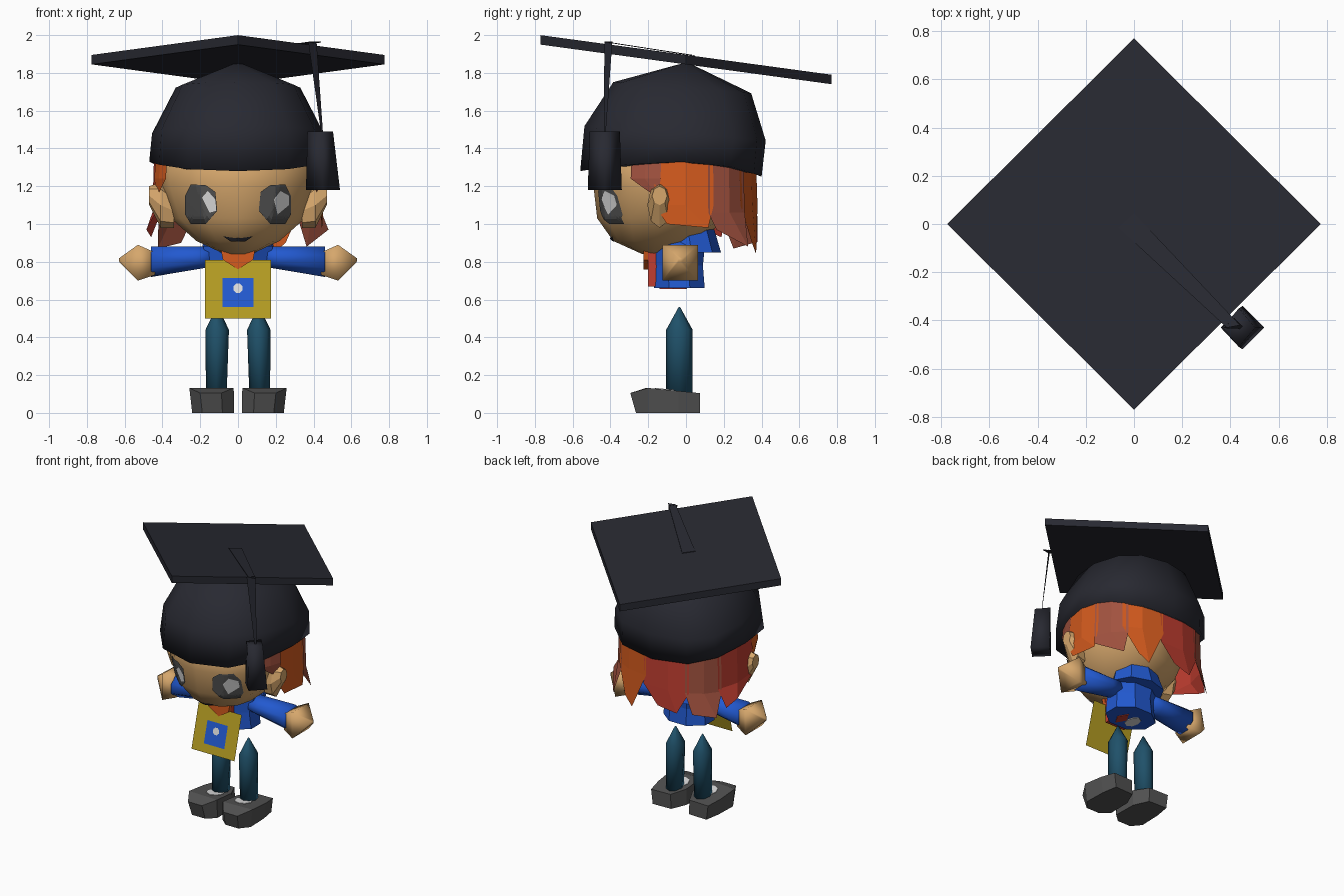
import bpy, bmesh, math
from mathutils import Vector
from mathutils.bvhtree import BVHTree

if "Cube" in bpy.data.objects:
    bpy.data.objects.remove(bpy.data.objects["Cube"])

COLOURS = {
    "charcoal": (.021, .022, .031), "skin": (.67, .385, .15), "blue": (.016, .1, .63),
    "mustard": (.46, .335, .016), "teal": (.014, .082, .142), "grey": (.085, .085, .085),
    "orange": (.66, .105, .013), "red": (.53, .048, .03), "auburn": (.36, .085, .05),
    "white": (.72, .72, .72)}
MATS = {}
for key, col in COLOURS.items():
    MATS[key] = bpy.data.materials.new(key)
    MATS[key].diffuse_color = (*col, 1)


def build(name, verts, faces, mat, smooth=False, solid=True):
    bm = bmesh.new()
    vs = [bm.verts.new(v) for v in verts]
    for f in faces:
        bm.faces.new([vs[i] for i in f])
    if solid:
        bmesh.ops.recalc_face_normals(bm, faces=bm.faces)
    for f in bm.faces:
        f.smooth = smooth
    me = bpy.data.meshes.new(name)
    bm.to_mesh(me)
    bm.free()
    me.materials.append(MATS[mat])
    ob = bpy.data.objects.new(name, me)
    bpy.context.collection.objects.link(ob)
    return ob


def power(v, p):
    return math.copysign(abs(v) ** p, v) if abs(v) > 1e-6 else 0


def loft(name, rings, n, mat, rot=0.0, smooth=False, place=None, p=1.0):
    """Closed skin over rings of (cx, cy, z, rx, ry); p < 1 squares the rings."""
    verts, faces = [], []
    for cx, cy, z, rx, ry in rings:
        for i in range(n):
            a = 2 * math.pi * i / n + math.radians(rot)
            verts.append(Vector((cx + rx * power(math.cos(a), p),
                                 cy + ry * power(math.sin(a), p), z)))
    for r in range(len(rings) - 1):
        for i in range(n):
            j = (i + 1) % n
            faces.append((r * n + i, r * n + j, (r + 1) * n + j, (r + 1) * n + i))
    faces.append(tuple(range(n))[::-1])
    faces.append(tuple(range((len(rings) - 1) * n, len(rings) * n)))
    if place:
        verts = [place(v) for v in verts]
    return build(name, verts, faces, mat, smooth)


def prism(name, outline, y0, y1, mat):
    """Outline in x, z pushed from y0 to y1."""
    n = len(outline)
    verts = [(x, y, z) for y in (y0, y1) for x, z in outline]
    faces = [tuple(range(n)), tuple(range(n, 2 * n))]
    faces += [(i, (i + 1) % n, n + (i + 1) % n, n + i) for i in range(n)]
    return build(name, verts, faces, mat)


def rect(x, z0, z1):
    return [(-x, z0), (x, z0), (x, z1), (-x, z1)]


# Mortarboard: tilted square plate
def board_z(y):
    return 1.895 - .136 * y


loft("cap_board", [(0, 0, -.05, .775, .77), (0, 0, 0, .775, .77)], 4, "charcoal",
     place=lambda v: Vector((v.x, v.y, v.z + board_z(v.y))))


# Cap dome: widest behind the middle, brim dips, upper rings lean back
def brim(v):
    c = (v.y + .08) / .48
    if v.z < 1.35:
        v.z = 1.33 - (.08 if c > 0 else .05) * c * c
    elif v.z < 1.8:
        v.z -= .08 * v.y
    if v.z < 1.6:
        v.y += .06 * max(0, 1 - c * c)
    return v


loft("cap_dome", [(0, -.08, 1.3, .47, .48), (0, -.06, 1.475, .455, .482),
                  (0, -.02, 1.72, .33, .365), (0, 0, 1.85, .02, .02)],
     12, "charcoal", smooth=True, place=brim, p=.82)

# Tassel: flat cord across the board, hanging strand, block end
cord = [(-.065, -.015, 0), (0, .045, 0), (.44, -.42, .008), (.385, -.43, .008)]
verts = [(x, y, board_z(y) + h + d) for h in (.001, .005) for x, y, d in cord]
sides = [(i, (i + 1) % 4, 4 + (i + 1) % 4, 4 + i) for i in range(4)]
build("tassel_cord", verts, [(0, 1, 2, 3), (4, 5, 6, 7)] + sides, "charcoal")
build("tassel_strand", [(.372, -.432, 1.965), (.416, -.39, 1.965),
                        (.45, -.425, 1.48), (.44, -.435, 1.48)],
      [(0, 3, 2, 1)], "charcoal", solid=False)
loft("tassel_end", [(.45, -.43, 1.18, .09, .09), (.435, -.43, 1.49, .068, .08)],
     4, "charcoal", smooth=True)

# Head
head = loft("head", [(0, -.17, .84, .07, .06), (0, -.165, .91, .22, .22),
                     (0, -.12, 1.03, .355, .35), (0, -.1, 1.2, .415, .39),
                     (0, -.1, 1.4, .42, .4)], 12, "skin", smooth=True)
tree = BVHTree.FromPolygons([v.co for v in head.data.vertices],
                            [tuple(p.vertices) for p in head.data.polygons])


def face_plate(name, outline, mat, lift):
    """Thin patch laid on the front of the head."""
    fine = []
    for i, (x, z) in enumerate(outline):
        x2, z2 = outline[(i + 1) % len(outline)]
        fine += [(x + (x2 - x) * t / 3, z + (z2 - z) * t / 3) for t in range(3)]
    n, steps = len(fine), 8
    cx, cz = (sum(p[k] for p in fine) / n for k in (0, 1))
    pts = [(cx, cz)] + [(cx + (x - cx) * t / steps, cz + (z - cz) * t / steps)
                        for t in range(1, steps + 1) for x, z in fine]
    verts = []
    for x, z in pts:
        hit = tree.ray_cast(Vector((x, -2, z)), Vector((0, 1, 0)))[0]
        verts.append((x, (hit.y if hit else -.3) - lift, z))
    faces = [(0, 1 + i, 1 + (i + 1) % n) for i in range(n)]
    for t in range(steps - 1):
        a, b = 1 + t * n, 1 + (t + 1) * n
        faces += [(a + i, b + i, b + (i + 1) % n, a + (i + 1) % n) for i in range(n)]
    ob = build(name, verts, faces, mat, solid=False)
    if ob.data.polygons[0].normal.y > 0:
        ob.data.flip_normals()


def oval(cx, cz, rx, rz, n=8):
    return [(cx + rx * math.cos(2 * math.pi * (i + .5) / n),
             cz + rz * math.sin(2 * math.pi * (i + .5) / n)) for i in range(n)]


# Eyes, glints and mouth
EYE = [(.12, 1.17), (.17, 1.205), (.25, 1.21), (.28, 1.15),
       (.28, 1.05), (.25, 1.0), (.17, 1.0), (.11, 1.07)]
GLINTS = ([(-.19, 1.14), (-.16, 1.175), (-.12, 1.13), (-.115, 1.07), (-.15, 1.06)],
          [(.19, 1.13), (.225, 1.175), (.27, 1.15), (.27, 1.1), (.21, 1.05)])
for s, side, glint in ((-1, "left", GLINTS[0]), (1, "right", GLINTS[1])):
    face_plate(side + "_eye", [(s * x, z) for x, z in EYE], "grey", .009)
    face_plate(side + "_glint", glint, "white", .016)
face_plate("mouth", [(-.08, .935), (-.04, .908), (.04, .908), (.08, .935),
                     (.03, .925), (-.03, .925)], "charcoal", .009)


# Hair: ring of tapered locks (start, end, shoulder z, two lower corners, flare)
def hair_point(angle, z, r=1.0):
    s, c = math.sin(math.radians(angle)), -math.cos(math.radians(angle))
    return (.455 * r * power(s, .88), -.06 + .44 * r * power(c, .88) + .055 * s * s, z)


LOCKS = [(55, 76, 1.24, (66, 1.18), (74, 1.14), .98, "auburn"),
         (72, 108, 1.1, (80, 1.0), (104, .98), 1.0, "orange"),
         (104, 140, 1.06, (108, .97), (136, .88), 1.1, "auburn"),
         (134, 174, 1.1, (150, .9), (160, .84), 1.02, "orange"),
         (172, 212, 1.04, (183, .91), (200, .88), 1.0, "red"),
         (208, 246, 1.04, (215, .9), (238, .87), 1.08, "auburn"),
         (242, 288, 1.06, (248, .93), (260, .97), 1.08, "red"),
         (284, 305, 1.24, (286, 1.14), (294, 1.18), .98, "orange")]
for i, (a0, a1, zs, b0, b1, flare, mat) in enumerate(LOCKS):
    columns = (a0, (a0 + a1) / 2, a1)
    verts = [hair_point(a, 1.36, .98) for a in columns]
    verts += [hair_point(a, zs) for a in columns]
    verts += [hair_point(*b, flare) for b in (b0, b1)]
    build(f"hair_lock_{i + 1}", verts, [(0, 3, 4, 1), (1, 4, 5, 2), (3, 6, 7, 4), (4, 7, 5)],
          mat, solid=False)

# Torso, raised collar, shirt front and neckerchief
loft("torso", [(0, -.035, .66, .185, .145), (0, -.04, .78, .17, .14),
               (0, -.03, .88, .2, .14), (0, -.03, .94, .12, .1)], 8, "blue", rot=22.5)
loft("collar", [(0, .03, .85, .2, .155), (0, .01, .97, .16, .14)], 8, "blue")
prism("shirt_front", rect(.08, .67, .85), -.2, -.14, "red")
prism("neckerchief", [(-.09, .86), (-.08, .81), (0, .76), (.08, .81), (.09, .86)],
      -.226, -.2, "orange")
loft("shirt_hem", [(-.04, -.06, .655, .045, .065), (-.04, -.06, .661, .045, .065)], 8, "white")
loft("scarf_end", [(.045, -.07, .655, .04, .07), (.045, -.07, .661, .04, .07)], 4, "red")


# Hanging sign leaning forward at the foot, with a blue square and a pale dot
def hung(name, outline, lift, mat):
    verts = [(x, -.207 - .27 * (.81 - z) - lift, z) for x, z in outline]
    build(name, verts, [tuple(range(len(verts)))], mat, solid=False)


hung("sign", rect(.175, .5, .81), 0, "mustard")
hung("sign_square", rect(.083, .56, .715), .004, "blue")
hung("sign_dot", oval(0, .66, .026, .026), .008, "white")

# Paired parts
for s, side in ((-1, "left"), (1, "right")):
    def sideways(v, s=s):
        return Vector((s * v.z, v.y, v.x))

    def shoe_top(y):
        return .105 + .1 * (.07 - y) if y > -.24 else .105

    loft(side + "_ear", [(1.07, -.14, .34, .09, .05), (1.1, -.14, .41, .12, .065),
                         (1.15, -.14, .47, .05, .04)], 8, "skin", place=sideways)
    loft(side + "_sleeve", [(.83, -.03, .13, .06, .075), (.82, -.03, .22, .065, .085),
                            (.80, -.03, .46, .087, .1)], 8, "blue", rot=22.5,
         smooth=True, place=sideways)
    loft(side + "_hand", [(.79, -.03, .44, .085, .09), (.795, -.03, .53, .134, .134),
                          (.81, -.03, .63, .012, .012)], 4, "skin", rot=45,
         smooth=True, place=sideways)
    loft(side + "_leg", [(s * .115, -.035, .1, .055, .07), (s * .11, -.035, .44, .062, .07),
                         (s * .11, -.035, .56, .004, .004)], 8, "teal", smooth=True)
    loft(side + "_sock", [(s * .115, -.1, -.01, .06, .065), (s * .115, -.1, .004, .06, .065)],
         8, "white", place=lambda v: Vector((v.x, v.y, v.z + shoe_top(v.y))))

    # Shoe: broad heel, wedge top rising to a blunt toe
    plan = [(.075, .07), (.225, .075), (.245, -.04), (.25, -.2),
            (.195, -.295), (.085, -.295), (.022, -.21), (.025, -.04)]
    low = [(s * x * .97, y if y > -.25 else y + .03, 0) for x, y in plan]
    high = [(s * x * 1.03, y, shoe_top(y)) for x, y in plan]
    ring = [(i, (i + 1) % 8, 8 + (i + 1) % 8, 8 + i) for i in range(8)]
    top = [(8, 9, 10, 15), (10, 11, 14, 15), (11, 12, 13, 14)]
    build(side + "_shoe", low + high, [tuple(range(8))] + top + ring, "grey")

for m in bpy.data.materials:
    if m.users and not m.is_grease_pencil:
        m.use_nodes = True
        m.node_tree.nodes["Principled BSDF"].inputs["Base Color"].default_value = m.diffuse_color
